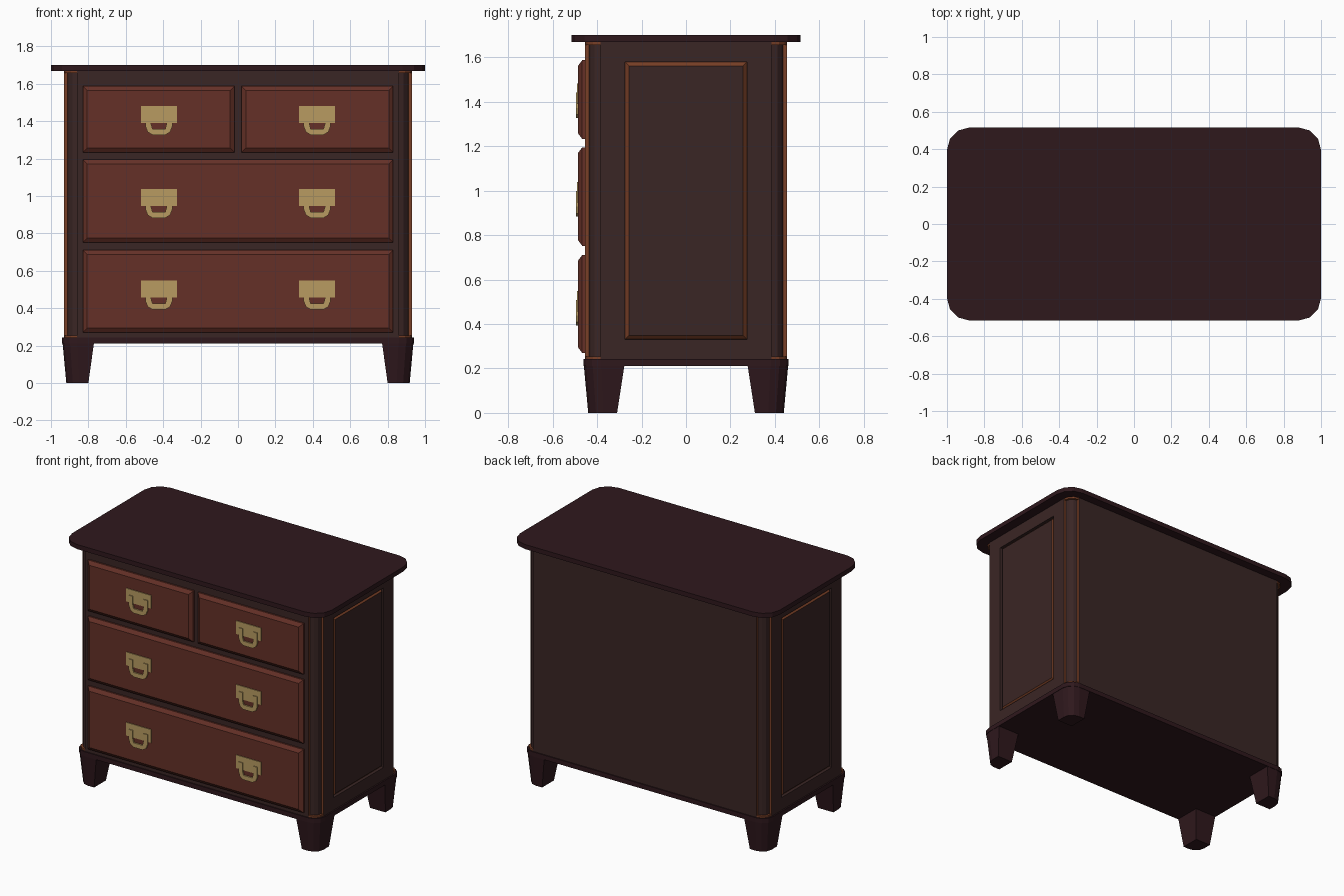
import bpy, bmesh
from math import sin, cos, pi

if "Cube" in bpy.data.objects:
    bpy.data.objects.remove(bpy.data.objects["Cube"])


def material(name, rgb):
    m = bpy.data.materials.new(name)
    m.diffuse_color = (*rgb, 1)
    m.use_nodes = True
    m.node_tree.nodes["Principled BSDF"].inputs["Base Color"].default_value = m.diffuse_color
    return m


DARK = material("dark_wood", (0.028, 0.009, 0.012))
BODY = material("body_wood", (0.042, 0.019, 0.018))
RED = material("drawer_wood", (0.13, 0.03, 0.02))
TRIM = material("trim_wood", (0.19, 0.05, 0.02))
BRASS = material("brass", (0.48, 0.33, 0.12))


def finish(bm, name, mats, mirror=()):
    me = bpy.data.meshes.new(name)
    bm.to_mesh(me)
    bm.free()
    ob = bpy.data.objects.new(name, me)
    bpy.context.collection.objects.link(ob)
    for m in mats:
        me.materials.append(m)
    if mirror:
        mod = ob.modifiers.new("mirror", 'MIRROR')
        mod.use_axis = ['x' in mirror, 'y' in mirror, False]
        mod.use_mirror_merge = False
    return ob


def loft_bm(loops):
    """Skin matching loops of points and cap both ends."""
    bm = bmesh.new()
    rings = [[bm.verts.new(p) for p in lp] for lp in loops]
    n = len(rings[0])
    for a, b in zip(rings, rings[1:]):
        for i in range(n):
            j = (i + 1) % n
            bm.faces.new((a[i], a[j], b[j], b[i]))
    bm.faces.new(rings[0][::-1])
    bm.faces.new(rings[-1])
    bmesh.ops.recalc_face_normals(bm, faces=bm.faces)
    return bm


def loft(name, loops, mat, mirror=()):
    return finish(loft_bm(loops), name, [mat], mirror)


def arc(cx, cy, r, a0, n=3):
    return [(cx + r * cos(a0 + pi / 2 * i / n), cy + r * sin(a0 + pi / 2 * i / n))
            for i in range(n + 1)]


def rounded(hx, hy, r):
    pts = []
    for k, (sx, sy) in enumerate([(1, 1), (-1, 1), (-1, -1), (1, -1)]):
        pts += arc(sx * (hx - r), sy * (hy - r), r, k * pi / 2)
    return pts


def at_z(pts, z):
    return [(x, y, z) for x, y in pts]


def slab(name, hx, hy, r, z0, z1, mat):
    pts = rounded(hx, hy, r)
    return loft(name, [at_z(pts, z0), at_z(pts, z1)], mat)


# Top board, plinth and the trim rings that close the corner recesses
slab("top_board", 1.0, 0.516, 0.12, 1.668, 1.70, DARK)
slab("plinth", 0.94, 0.462, 0.08, 0.21, 0.242, DARK)
slab("lower_corner_trim", 0.928, 0.453, 0.07, 0.238, 0.254, TRIM)
slab("upper_corner_trim", 0.928, 0.453, 0.07, 1.656, 1.669, TRIM)

# Carcass: every corner is a recessed rounded column between trim walls
outline = []
for k, (sx, sy) in enumerate([(1, 1), (-1, 1), (-1, -1), (1, -1)]):
    c = (sx * 0.86, sy * 0.385)
    outer = arc(*c, 0.07, k * pi / 2)
    outline += [outer[0]] + arc(*c, 0.052, k * pi / 2) + [outer[-1]]
bm = loft_bm([at_z(outline, 0.24), at_z(outline, 1.67)])
for f in bm.faces:
    if abs(f.normal.z) < 0.1:
        lengths = [e.calc_length() for e in f.edges if abs(e.verts[0].co.z - e.verts[1].co.z) < 0.01]
        if min(lengths) < 0.02:
            f.material_index = 1
# Side panels: raised field with bevelled trim, sunk into the side
sides = [f for f in bm.faces if abs(f.normal.x) > 0.99 and f.calc_area() > 0.5]
for f in sides:
    bmesh.ops.inset_individual(bm, faces=[f], thickness=0.1)
    for v in f.verts:
        v.co.y = 0.275 if v.co.y > 0 else -0.275
        v.co.z = 1.58 if v.co.z > 1 else 0.33
    bmesh.ops.inset_individual(bm, faces=[f], thickness=0.002, depth=-0.02)
    bevel = bmesh.ops.inset_individual(bm, faces=[f], thickness=0.025, depth=0.018)
    for b in bevel["faces"]:
        b.material_index = 1
    f.material_index = 0
finish(bm, "carcass", [BODY, TRIM])


# Tapered feet, rounded on the outer corner
def foot_loop(x0, x1, y0, y1, r, z):
    return at_z([(x0, y0), (x1, y0)] + arc(x1 - r, y1 - r, r, 0) + [(x0, y1)], z)


loft("foot", [foot_loop(0.80, 0.918, 0.31, 0.44, 0.07, 0),
              foot_loop(0.77, 0.938, 0.277, 0.46, 0.08, 0.215)], DARK, "xy")


# Drawer fronts with bevelled edges
def drawer(name, x0, x1, z0, z1, mirror=()):
    def rect(y, d):
        return [(x0 + d, y, z0 + d), (x1 - d, y, z0 + d), (x1 - d, y, z1 - d), (x0 + d, y, z1 - d)]
    loft(name, [rect(-0.44, 0), rect(-0.467, 0), rect(-0.485, 0.024)], RED, mirror)


drawer("top_drawer", 0.018, 0.83, 1.233, 1.587, "x")
drawer("middle_drawer", -0.83, 0.83, 0.752, 1.195)
drawer("bottom_drawer", -0.83, 0.83, 0.27, 0.71)


# Brass pulls: backplate and U-shaped handle
def flat(name, half, cx, top, y0, y1):
    pts = half + [(-x, z) for x, z in reversed(half)]
    loft(name, [[(cx + x, y, top + z) for x, z in pts] for y in (y0, y1)], BRASS, "x")


for row, top in (("top", 1.482), ("middle", 1.038), ("bottom", 0.548)):
    flat(row + "_backplate", [(0.096, 0), (0.096, -0.092)], 0.423, top, -0.48, -0.49)
    flat(row + "_handle",
         [(0.034, -0.124), (0.041, -0.098), (0.041, -0.04), (0.072, -0.04),
          (0.072, -0.11), (0.06, -0.14), (0.035, -0.155)], 0.423, top, -0.487, -0.496)
